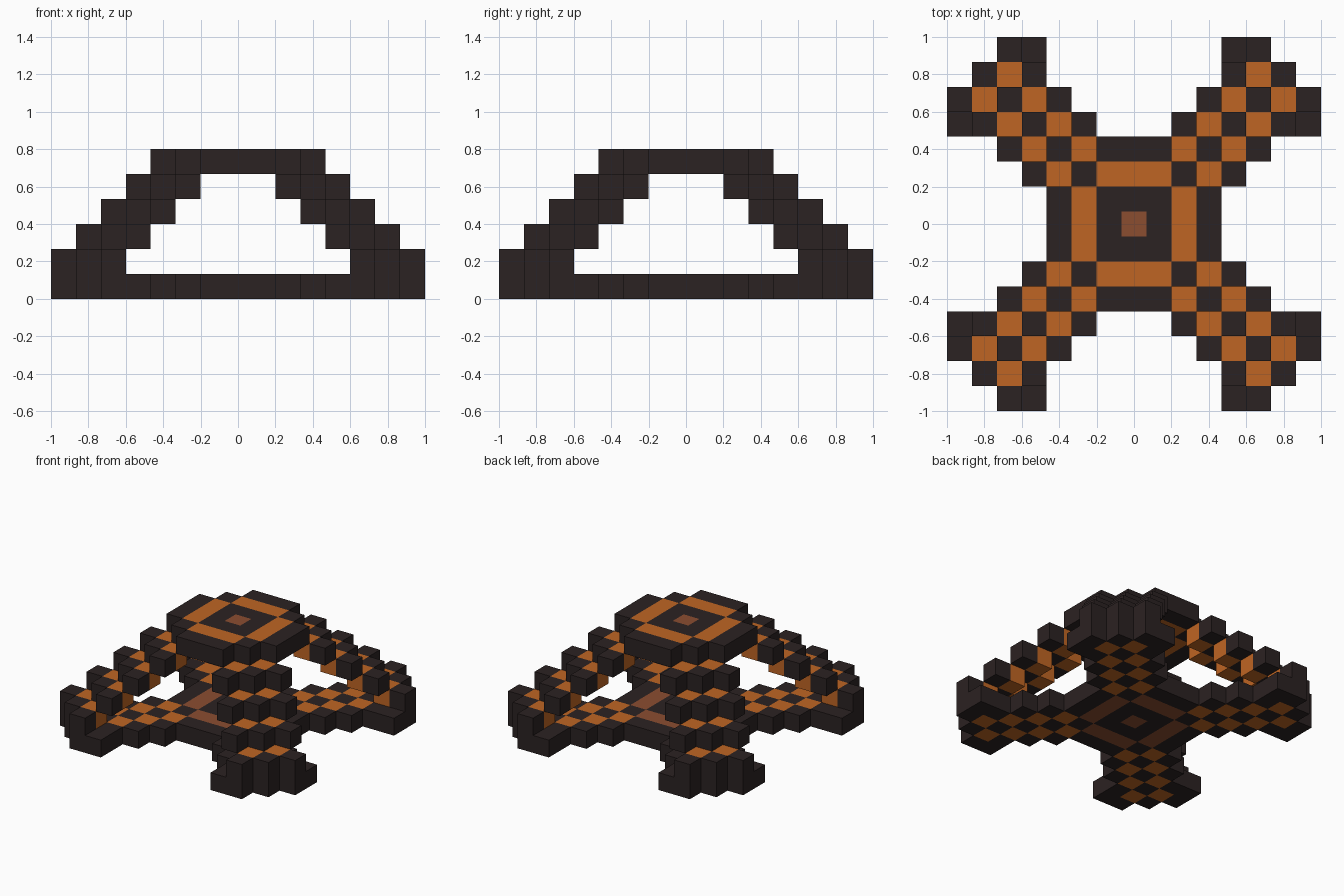
import bpy
import bmesh
from mathutils import Vector

U = 2 / 15  # edge of one cube

cube = bpy.data.objects.get("Cube")
if cube:
    bpy.data.objects.remove(cube, do_unlink=True)


def make_material(name, rgb):
    mat = bpy.data.materials.new(name)
    mat.use_nodes = True
    color = (*rgb, 1)
    mat.diffuse_color = color
    bsdf = next(n for n in mat.node_tree.nodes if n.type == 'BSDF_PRINCIPLED')
    bsdf.inputs["Base Color"].default_value = color
    bsdf.inputs["Roughness"].default_value = 0.9
    return mat


MATERIALS = [
    make_material("charcoal", (0.024, 0.016, 0.016)),
    make_material("orange", (0.52, 0.13, 0.017)),
    make_material("rust_brown", (0.26, 0.075, 0.03)),
]
DARK, ORANGE, BROWN = range(3)


# Octagonal plate: dark rim, coloured ring, brown centre
def plate(level, ring):
    cells = {}
    for x in range(-3, 4):
        for y in range(-3, 4):
            if abs(x) + abs(y) > 4:
                continue
            color = DARK
            if max(abs(x), abs(y)) == 2 and min(abs(x), abs(y)) < 2:
                color = ring
            elif x == y == 0:
                color = BROWN
            cells[x, y, level] = color
    return cells


# One chequered segment of a diagonal arm, n cubes out from the centre
def segment(n, level, sx, sy):
    cells = {(sx * (n + 1), sy * (n + 1), level): DARK}
    for a, b, color in ((n, n + 1, ORANGE), (n, n + 2, DARK)):
        cells[sx * a, sy * b, level] = color
        cells[sx * b, sy * a, level] = color
    return cells


parts = {
    "top_plate": plate(5, ORANGE),
    "base_plate": plate(0, BROWN),
}
for side, sx in (("left", 1), ("right", -1)):
    for end, sy in (("front", -1), ("back", 1)):
        foot, leg = {}, {}
        for n in range(2, 6):
            foot |= segment(n, 0, sx, sy)      # flat on the ground
            leg |= segment(n, 6 - n, sx, sy)   # stepping down from the top
        # toe cubes beside the tip
        foot[sx * 4, sy * 7, 0] = DARK
        foot[sx * 7, sy * 4, 0] = DARK
        parts[f"{end}_{side}_base_arm"] = foot
        parts[f"{end}_{side}_stepped_leg"] = leg

occupied = set().union(*parts.values())


# Build the outer faces of a group of cubes
def build(name, cells):
    bm = bmesh.new()
    for cell, color in cells.items():
        center = (Vector(cell) + Vector((0, 0, 0.5))) * U
        for axis in range(3):
            for sign in (-1, 1):
                neighbour = list(cell)
                neighbour[axis] += sign
                if tuple(neighbour) in occupied:
                    continue
                normal, u = Vector(), Vector()
                normal[axis] = sign * U / 2
                u[(axis + 1) % 3] = U / 2
                v = normal.normalized().cross(u)
                corners = (-u - v, u - v, u + v, v - u)
                face = bm.faces.new([bm.verts.new(center + normal + c)
                                     for c in corners])
                face.material_index = color
    bmesh.ops.remove_doubles(bm, verts=bm.verts, dist=U / 100)
    mesh = bpy.data.meshes.new(name)
    bm.to_mesh(mesh)
    bm.free()
    for mat in MATERIALS:
        mesh.materials.append(mat)
    bpy.context.collection.objects.link(bpy.data.objects.new(name, mesh))


for part_name, part_cells in parts.items():
    build(part_name, part_cells)
